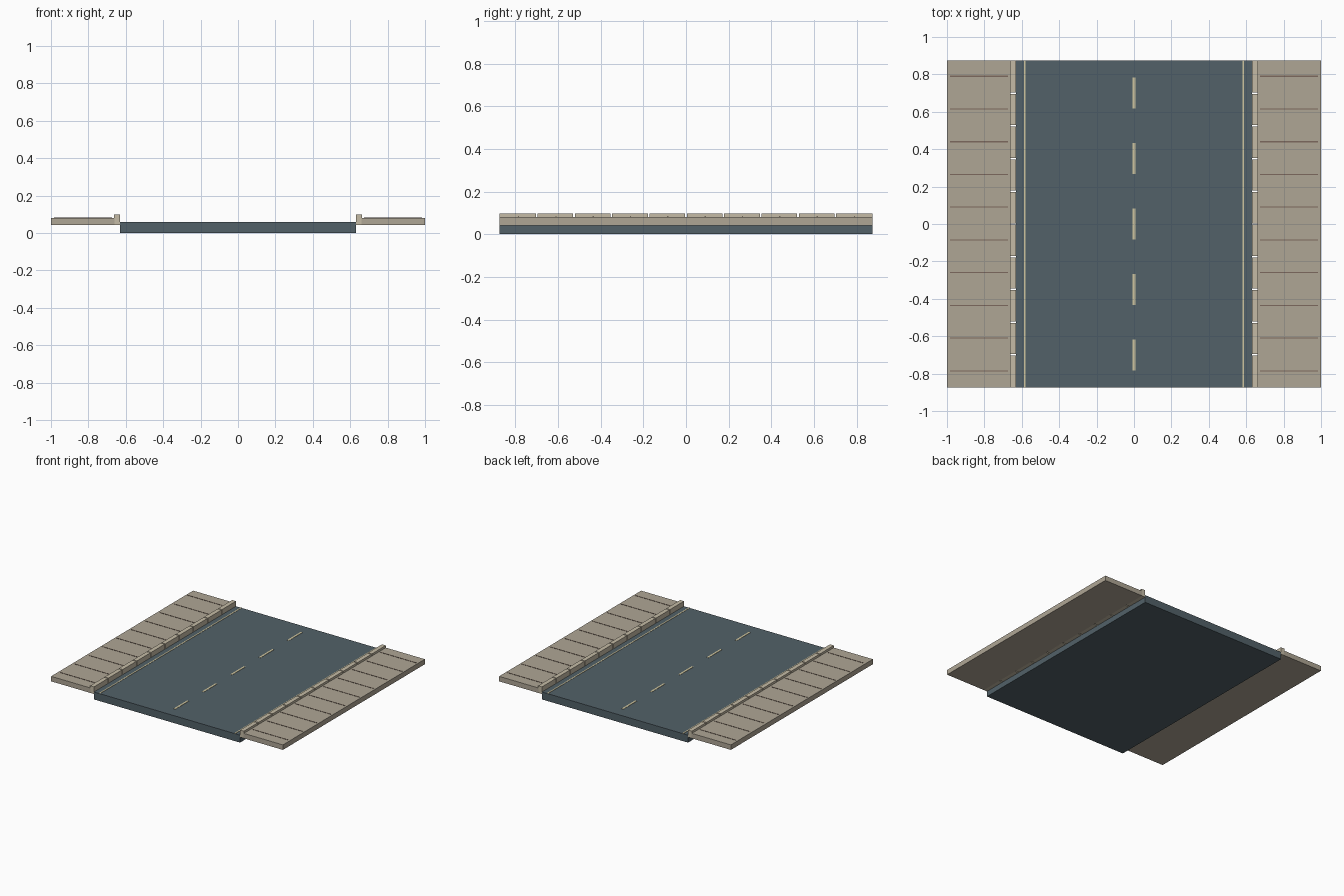
import bpy
import bmesh
from mathutils import Matrix, Vector

if "Cube" in bpy.data.objects:
    bpy.data.objects.remove(bpy.data.objects["Cube"])


def material(name, rgb):
    m = bpy.data.materials.new(name)
    m.diffuse_color = (*rgb, 1.0)
    m.use_nodes = True
    m.node_tree.nodes["Principled BSDF"].inputs["Base Color"].default_value = m.diffuse_color
    return m


ASPHALT = material("asphalt", (0.085, 0.12, 0.14))
PAVING = material("paving", (0.43, 0.38, 0.30))
STONE = material("curb_stone", (0.56, 0.50, 0.38))
PAINT = material("road_paint", (0.62, 0.56, 0.35))
JOINT = material("paving_joint", (0.20, 0.14, 0.11))


def boxes(name, extents, mat):
    """One object made of boxes, each given as (x0, x1, y0, y1, z0, z1)."""
    bm = bmesh.new()
    for x0, x1, y0, y1, z0, z1 in extents:
        centre = Vector(((x0 + x1) / 2, (y0 + y1) / 2, (z0 + z1) / 2))
        size = (abs(x1 - x0), abs(y1 - y0), abs(z1 - z0), 1)
        bmesh.ops.create_cube(bm, size=1, matrix=Matrix.Translation(centre) @ Matrix.Diagonal(size))
    mesh = bpy.data.meshes.new(name)
    bm.to_mesh(mesh)
    bm.free()
    mesh.materials.append(mat)
    obj = bpy.data.objects.new(name, mesh)
    bpy.context.collection.objects.link(obj)
    return obj


HALF = 0.875      # half length of the road piece
STEP = 0.175      # curb stone and paving slab pitch
GAP = 0.004       # half width of a curb gap
ROAD_TOP = 0.058
WALK_TOP = 0.081

# Roadway slab
boxes("roadway", [(-0.63, 0.63, -HALF, HALF, 0, ROAD_TOP)], ASPHALT)

# Dashed centre line
boxes("centre_dashes",
      [(-0.008, 0.008, i * 0.35 - 0.083, i * 0.35 + 0.083, ROAD_TOP - 0.003, ROAD_TOP + 0.002)
       for i in range(-2, 3)], PAINT)

for side, s in (("left", -1), ("right", 1)):
    # Painted edge line
    boxes(side + "_edge_line",
          [(s * 0.579, s * 0.589, -HALF, HALF, ROAD_TOP - 0.003, ROAD_TOP + 0.002)], PAINT)

    # Sidewalk slab
    boxes(side + "_sidewalk", [(s * 0.66, s, -HALF, HALF, 0.042, WALK_TOP)], PAVING)

    # Row of curb stones with narrow gaps, flush at both ends
    stones = []
    for i in range(10):
        y0 = -HALF + i * STEP
        stones.append((s * 0.63, s * 0.663,
                       y0 + (GAP if i else 0), y0 + STEP - (GAP if i < 9 else 0),
                       0.042, 0.098))
    boxes(side + "_curb_stones", stones, STONE)

    # Thin joints across the sidewalk
    boxes(side + "_sidewalk_joints",
          [(s * 0.675, s * 0.985, y - 0.003, y + 0.003, WALK_TOP - 0.003, WALK_TOP + 0.002)
           for y in (-0.785 + i * STEP for i in range(10))], JOINT)
